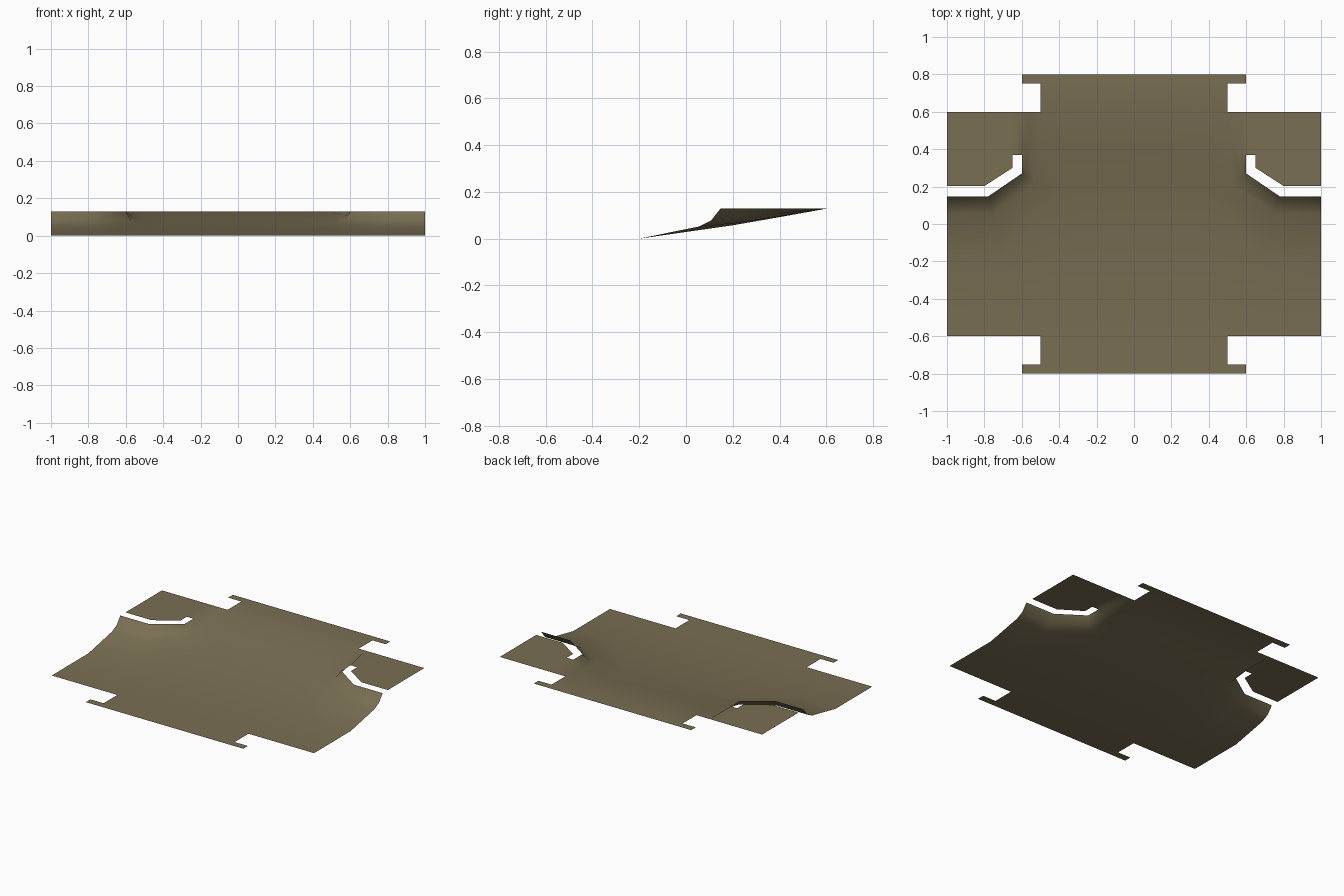
import bpy, bmesh, math

if "Cube" in bpy.data.objects:
    bpy.data.objects.remove(bpy.data.objects["Cube"])

H = 0.128  # height of the raised rear level

mat = bpy.data.materials.new("olive_brown_sheet")
mat.diffuse_color = (0.19, 0.157, 0.085, 1)
mat.use_nodes = True
mat.node_tree.nodes["Principled BSDF"].inputs["Base Color"].default_value = mat.diffuse_color

bm = bmesh.new()
cache = {}


def vert(p):
    """Share vertices that sit at the same place."""
    key = tuple(round(c, 4) for c in p)
    if key not in cache:
        cache[key] = bm.verts.new(p)
    return cache[key]


def face(*pts):
    """Add a face and its mirror image across x = 0."""
    bm.faces.new([vert(p) for p in pts])
    bm.faces.new([vert((-x, y, z)) for x, y, z in reversed(pts)])


# Contours running from the side edge, around the slit, to the rear edge
lip_top = [(1, .147, H), (.78, .147, H), (.6, .27, H), (.6, .37, H), (.6, .6, H)]
lip_mid = [(1, .108, .078), (.768, .108, .078), (.572, .243, .085), (.57, .385, .105), (.55, .6, H)]
lip_low = [(1, .057, .052), (.75, .057, .052), (.53, .212, .066), (.52, .41, .097), (.5, .6, H)]
ramp = [(1, -.2, 0), (.7, -.2, 0), (.35, .2, .057), (.35, .4, .092), (.35, .6, H)]
loops = [lip_top, lip_mid, lip_low, ramp]
for a, b in zip(loops, loops[1:]):
    for i in range(4):
        face(a[i], b[i], b[i + 1], a[i + 1])

# Central ramp
mid = [(0, -.2, 0), (0, .2, .057), (0, .4, .092), (0, .6, H)]
r0 = (.35, -.2, 0)
face(ramp[1], r0, ramp[2])
col = [r0] + ramp[2:]
for i in range(3):
    face(mid[i], col[i], col[i + 1], mid[i + 1])

# Flat front floor
for a, b in [((0, -.2, 0), r0), (r0, ramp[1]), (ramp[1], ramp[0])]:
    xs = {0: 0, .35: .35, .7: .5, 1: 1}
    face((xs[a[0]], -.6, 0), (xs[b[0]], -.6, 0), b, a)

# Raised flat rear flaps behind the slits
face((.8, .203, H), (1, .203, H), (1, .6, H), (.8, .6, H))
face((.65, .3, H), (.8, .203, H), (.8, .6, H), (.65, .6, H), (.65, .37, H))
face((.6, .37, H), (.65, .37, H), (.65, .6, H), (.6, .6, H))

# Front and rear tabs with hooked ends
for s, z in ((-1, 0), (1, H)):
    def tab(*pts):
        pts = [(x, s * y, z) for x, y in pts]
        face(*(pts if s > 0 else pts[::-1]))
    tab((0, .6), (.35, .6), (.35, .75), (0, .75))
    tab((.35, .6), (.5, .6), (.5, .75), (.35, .75))
    tab((0, .75), (.35, .75), (.35, .8), (0, .8))
    tab((.35, .75), (.5, .75), (.5, .8), (.35, .8))
    tab((.5, .75), (.6, .75), (.6, .8), (.5, .8))

bmesh.ops.recalc_face_normals(bm, faces=bm.faces)
bm.normal_update()
if sum(f.normal.z for f in bm.faces) < 0:
    bmesh.ops.reverse_faces(bm, faces=bm.faces)

mesh = bpy.data.meshes.new("floor_panel")
bm.to_mesh(mesh)
bm.free()
mesh.materials.append(mat)
panel = bpy.data.objects.new("floor_panel", mesh)
bpy.context.collection.objects.link(panel)

# Smooth shading across the pressed lips
bpy.context.view_layer.objects.active = panel
panel.select_set(True)
bpy.ops.object.shade_smooth_by_angle(angle=math.radians(50))
